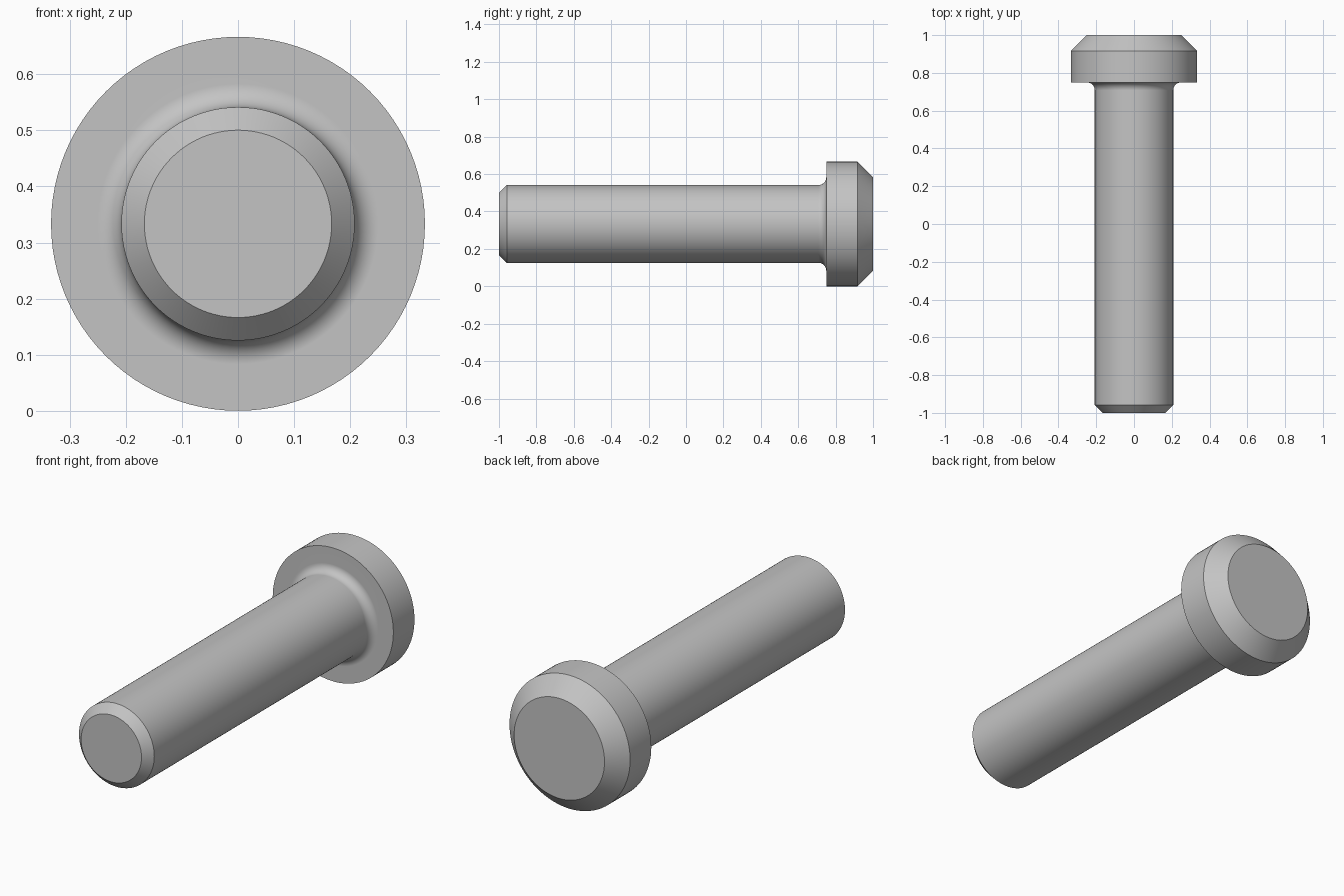
import bpy, bmesh, math
from mathutils import Matrix, Vector

if "Cube" in bpy.data.objects:
    bpy.data.objects.remove(bpy.data.objects["Cube"], do_unlink=True)

SEGMENTS = 96
HEAD_R, SHAFT_R, TIP_R, FACE_R = 1 / 3, 0.208, 0.167, 0.25
FILLET = 0.042
HEAD_Y = 0.75

steel = bpy.data.materials.new("plain_grey_steel")
steel.use_nodes = True
grey = (0.55, 0.55, 0.55, 1)
steel.diffuse_color = grey
steel.node_tree.nodes["Principled BSDF"].inputs["Base Color"].default_value = grey

# Half profile as (radius, y): chamfered tip, shaft, fillet, chamfered head
profile = [(TIP_R, -1), (SHAFT_R, -1 + FILLET)]
for i in range(9):
    a = math.pi / 2 * i / 8
    profile.append((SHAFT_R + FILLET * (1 - math.cos(a)),
                    HEAD_Y - FILLET * (1 - math.sin(a))))
profile += [(HEAD_R, HEAD_Y), (HEAD_R, 0.917), (FACE_R, 1)]

# Revolve the profile around the long axis and cap both ends
bm = bmesh.new()
rings = []
for r, y in profile:
    ring = []
    for k in range(SEGMENTS):
        t = 2 * math.pi * k / SEGMENTS
        ring.append(bm.verts.new((r * math.cos(t), y, HEAD_R + r * math.sin(t))))
    rings.append(ring)
for low, high in zip(rings, rings[1:]):
    for k in range(SEGMENTS):
        n = (k + 1) % SEGMENTS
        bm.faces.new((low[k], low[n], high[n], high[k]))
bm.faces.new(rings[0])
bm.faces.new(rings[-1])
bmesh.ops.recalc_face_normals(bm, faces=bm.faces)

mesh = bpy.data.meshes.new("headed_pin")
bm.to_mesh(mesh)
bm.free()
mesh.materials.append(steel)
pin = bpy.data.objects.new("headed_pin", mesh)
bpy.context.collection.objects.link(pin)

# Smooth round surfaces, crisp chamfer edges
bpy.ops.object.select_all(action="DESELECT")
pin.select_set(True)
bpy.context.view_layer.objects.active = pin
bpy.ops.object.shade_smooth_by_angle(angle=math.radians(30))
weighted = pin.modifiers.new("weighted_normals", "WEIGHTED_NORMAL")
weighted.keep_sharp = True
